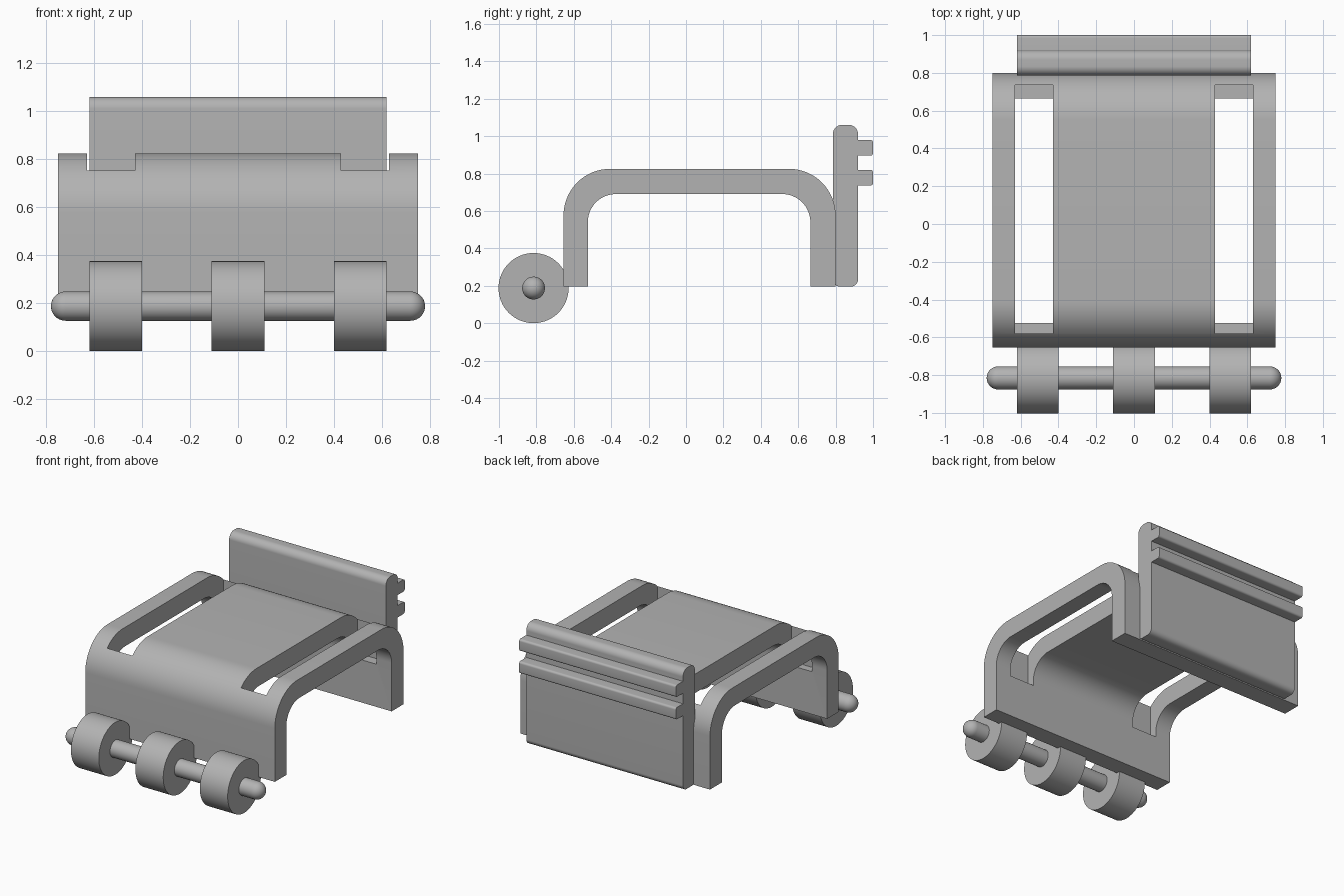
import bpy, bmesh, math
from mathutils import Vector

cube = bpy.data.objects.get("Cube")
if cube:
    bpy.data.objects.remove(cube, do_unlink=True)

grey = bpy.data.materials.new("plain_grey")
grey.use_nodes = True
GREY = (0.45, 0.45, 0.45, 1)
grey.diffuse_color = GREY
grey.node_tree.nodes["Principled BSDF"].inputs["Base Color"].default_value = GREY


def finish(name, bm, smooth=True):
    bmesh.ops.recalc_face_normals(bm, faces=bm.faces)
    mesh = bpy.data.meshes.new(name)
    bm.to_mesh(mesh)
    bm.free()
    mesh.materials.append(grey)
    obj = bpy.data.objects.new(name, mesh)
    bpy.context.collection.objects.link(obj)
    if smooth:
        shade(obj)
    return obj


def shade(obj):
    bpy.ops.object.select_all(action='DESELECT')
    obj.select_set(True)
    bpy.context.view_layer.objects.active = obj
    bpy.ops.object.shade_smooth_by_angle(angle=math.radians(30))


def rounded(corners, segments=16):
    """Outline from (y, z, radius) right-angled corners."""
    points = []
    for i, (y, z, r) in enumerate(corners):
        p = Vector((y, z))
        if r == 0:
            points.append(p)
            continue
        a = (Vector(corners[i - 1][:2]) - p).normalized() * r
        b = (Vector(corners[(i + 1) % len(corners)][:2]) - p).normalized() * r
        for k in range(segments + 1):
            t = k / segments * math.pi / 2
            points.append(p + a * (1 - math.sin(t)) + b * (1 - math.cos(t)))
    return points


def extrude(name, outline, x0, x1, smooth=True):
    """Solid with a y-z outline running from x0 to x1."""
    bm = bmesh.new()
    face = bm.faces.new([bm.verts.new((x0, y, z)) for y, z in outline])
    new = bmesh.ops.extrude_face_region(bm, geom=[face])["geom"]
    verts = [g for g in new if isinstance(g, bmesh.types.BMVert)]
    bmesh.ops.translate(bm, verts=verts, vec=(x1 - x0, 0, 0))
    return finish(name, bm, smooth)


# Arched body
body = extrude("arched_body", rounded([
    (-0.655, 0.195, 0), (-0.655, 0.825, 0.25), (0.80, 0.825, 0.25), (0.80, 0.195, 0),
    (0.665, 0.195, 0), (0.665, 0.69, 0.15), (-0.525, 0.69, 0.15), (-0.525, 0.195, 0)]),
    -0.75, 0.75, False)

# Long slots through the top, one on each side
for side in (-1, 1):
    box = rounded([(-0.58, 0.5, 0), (-0.58, 1, 0), (0.735, 1, 0), (0.735, 0.5, 0)])
    cutter = extrude("slot_cutter", box, side * 0.43, side * 0.63, False)
    cutter.hide_render = True
    mod = body.modifiers.new("slot", 'BOOLEAN')
    mod.operation = 'DIFFERENCE'
    mod.solver = 'EXACT'
    mod.object = cutter
    bpy.ops.object.select_all(action='DESELECT')
    bpy.context.view_layer.objects.active = body
    body.select_set(True)
    bpy.ops.object.modifier_apply(modifier=mod.name)
    bpy.data.objects.remove(cutter, do_unlink=True)
shade(body)

# Back plate with two ribs
extrude("back_plate", rounded([
    (0.785, 0.195, 0.04), (0.785, 1.06, 0.05), (0.92, 1.06, 0.05), (0.92, 0.195, 0.04)]),
    -0.62, 0.62)
for name, low, high in (("lower_rib", 0.735, 0.82), ("upper_rib", 0.895, 0.98)):
    extrude(name, rounded([
        (0.90, low, 0), (0.90, high, 0), (1.0, high, 0.015), (1.0, low, 0.015)], 6),
        -0.62, 0.62)

# Rollers
AXLE = Vector((-0.815, 0.1875))


def circle(r, n=64):
    return [AXLE + r * Vector((math.cos(2 * math.pi * k / n), math.sin(2 * math.pi * k / n)))
            for k in range(n)]


for name, x0, x1 in (("right_roller", -0.62, -0.4), ("middle_roller", -0.11, 0.11),
                     ("left_roller", 0.4, 0.62)):
    extrude(name, circle(0.1875), x0, x1)

# Axle rod with round ends, spun from a half profile
R, END = 0.061, 0.78
bm = bmesh.new()
arc = [k / 10 * math.pi / 2 for k in range(11)]
half = [(END - R + R * math.cos(t), R * math.sin(t)) for t in arc]
profile = half + [(-x, r) for x, r in reversed(half)]
verts = [bm.verts.new((x, AXLE.x, AXLE.y + r)) for x, r in profile]
edges = [bm.edges.new(pair) for pair in zip(verts, verts[1:])]
bmesh.ops.spin(bm, geom=verts + edges, cent=(0, *AXLE), axis=(1, 0, 0),
               angle=2 * math.pi, steps=40)
bmesh.ops.remove_doubles(bm, verts=bm.verts, dist=0.0005)
finish("axle_rod", bm)
